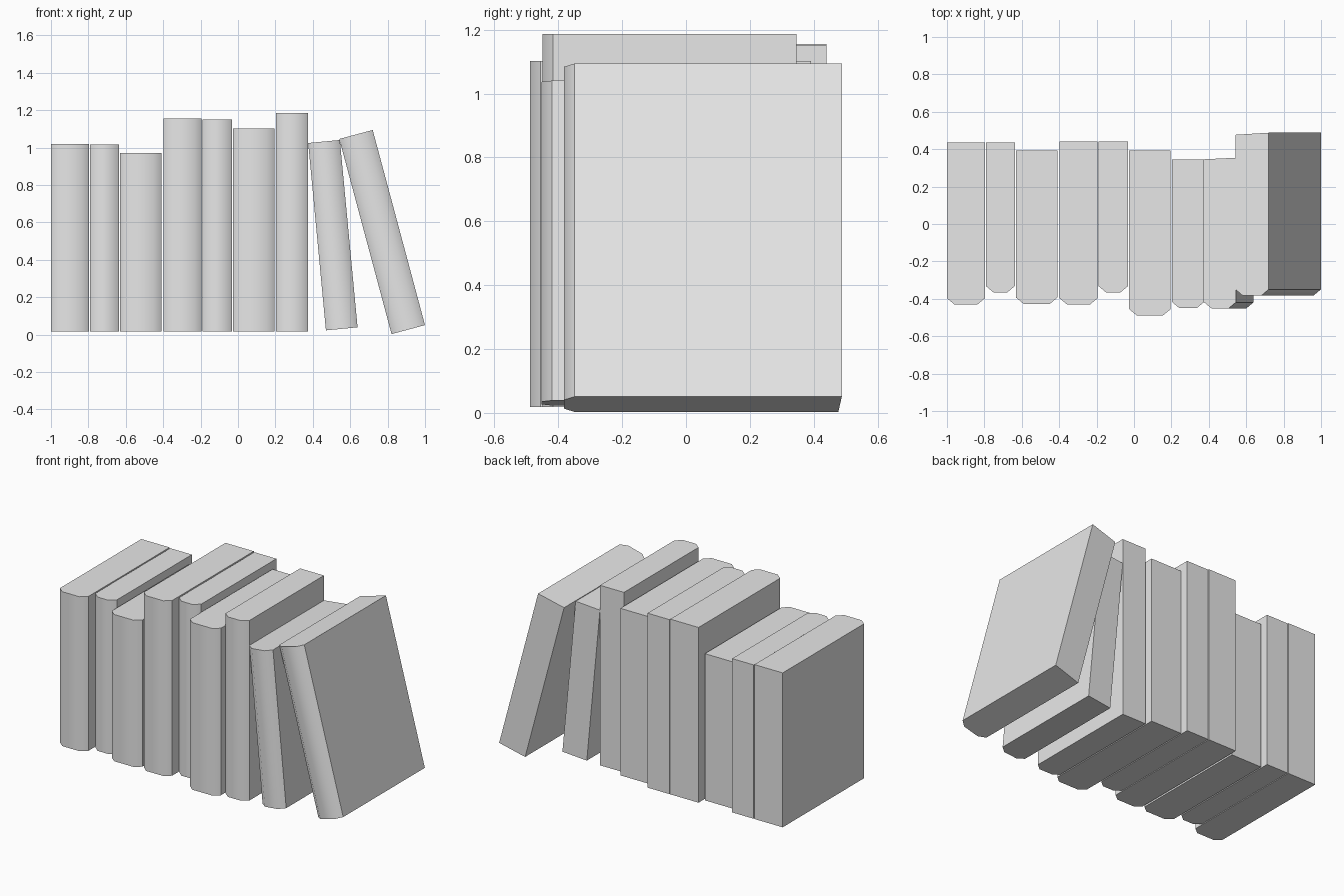
import bpy
import bmesh
from math import radians

cube = bpy.data.objects.get("Cube")
if cube:
    bpy.data.objects.remove(cube, do_unlink=True)

grey = bpy.data.materials.new("light grey")
grey.use_nodes = True
grey.diffuse_color = (0.8, 0.8, 0.8, 1)
grey.node_tree.nodes["Principled BSDF"].inputs["Base Color"].default_value = (0.8, 0.8, 0.8, 1)

SPINE_DEPTH = 0.033
SPINE_INSET = 0.04


def book(name, x, z, width, height, front, back, lean=0, skew=0):
    """Extrude a plan outline with a bevelled spine, then lean it about its lower left edge."""
    shoulder = front + SPINE_DEPTH
    outline = [(0, back - skew), (0, shoulder), (SPINE_INSET, front),
               (width - SPINE_INSET, front), (width, shoulder), (width, back)]
    bm = bmesh.new()
    base = bm.faces.new([bm.verts.new((px, py, 0)) for px, py in outline])
    top = bmesh.ops.extrude_face_region(bm, geom=[base])["geom"]
    bmesh.ops.translate(bm, vec=(0, 0, height),
                        verts=[v for v in top if isinstance(v, bmesh.types.BMVert)])
    # Split the end caps where the spine meets the cover block
    for level in (0, height):
        ends = [v for v in bm.verts
                if abs(v.co.z - level) < 1e-5 and abs(v.co.y - shoulder) < 1e-5]
        bmesh.ops.connect_verts(bm, verts=ends)
    bmesh.ops.recalc_face_normals(bm, faces=bm.faces)
    mesh = bpy.data.meshes.new(name)
    bm.to_mesh(mesh)
    bm.free()
    mesh.materials.append(grey)
    obj = bpy.data.objects.new(name, mesh)
    obj.location = (x, 0, z)
    obj.rotation_euler.y = -radians(lean)
    bpy.context.collection.objects.link(obj)
    return obj


# Upright books, left to right: left edge, right edge, top, front, back
upright = [
    (-1.0, -0.797, 1.02, -0.43, 0.437),
    (-0.792, -0.637, 1.016, -0.365, 0.437),
    (-0.63, -0.41, 0.97, -0.427, 0.392),
    (-0.398, -0.195, 1.155, -0.43, 0.44),
    (-0.19, -0.032, 1.15, -0.365, 0.44),
    (-0.026, 0.196, 1.102, -0.488, 0.392),
    (0.203, 0.375, 1.186, -0.45, 0.346),
]
books = [book(f"upright_book_{i}", x0, 0.018, x1 - x0, top - 0.018, front, back)
         for i, (x0, x1, top, front, back) in enumerate(upright, 1)]

# Two books leaning against the row
books.append(book("leaning_book_inner", 0.47, 0.023, 0.17, 1.006, -0.452, 0.354, 5.4, 0.008))
books.append(book("leaning_book_outer", 0.821, 0.003, 0.185, 1.08, -0.382, 0.488, 15, 0.011))

# Rounded shading on the spines, crisp cover edges
bpy.ops.object.select_all(action="DESELECT")
for obj in books:
    obj.select_set(True)
bpy.context.view_layer.objects.active = books[0]
bpy.ops.object.shade_smooth_by_angle(angle=radians(45))
